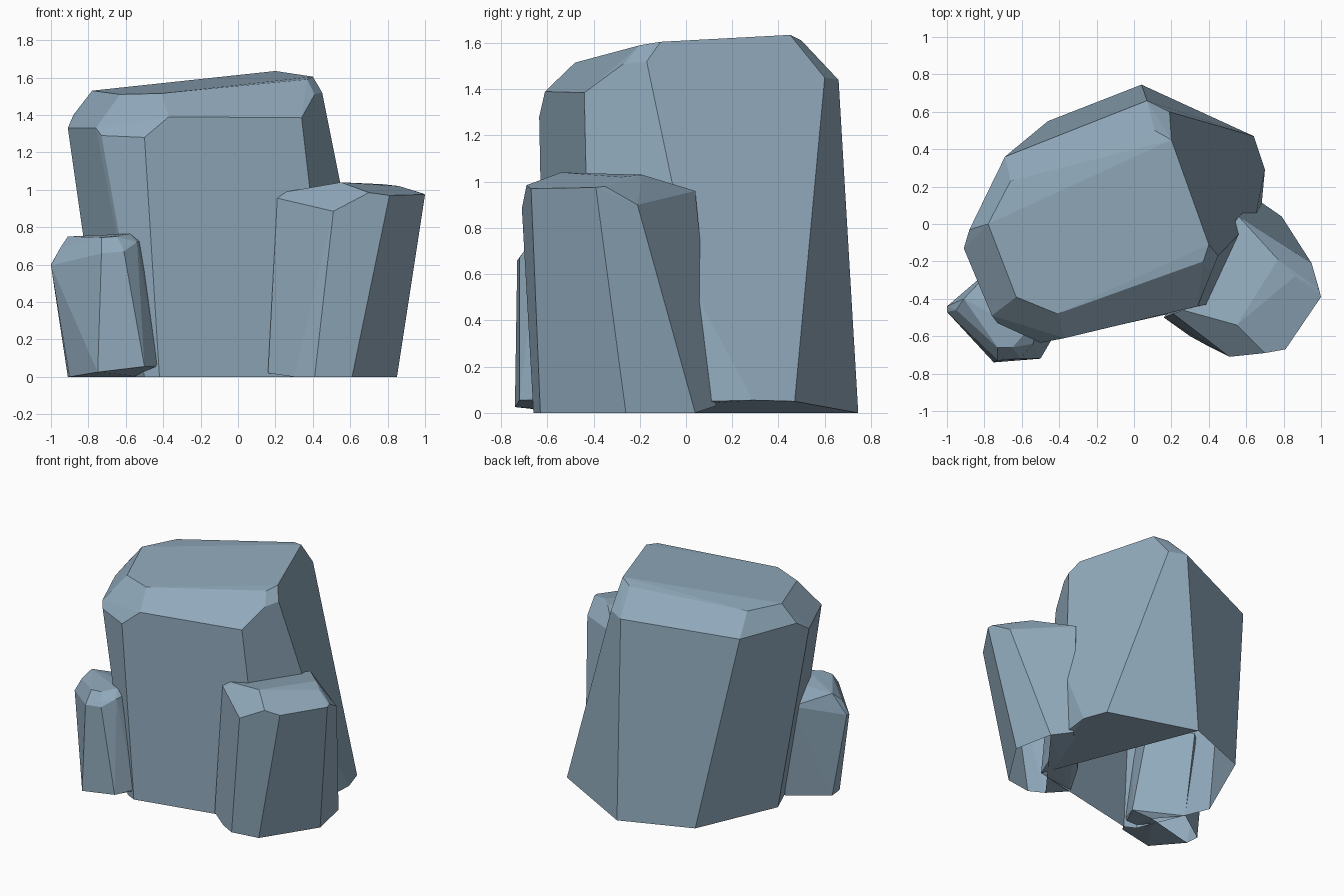
import bpy, bmesh, math

stone = bpy.data.materials.new("blue grey stone")
stone.diffuse_color = (0.283, 0.402, 0.503, 1)


def rock(name, corners):
    """Faceted boulder: hull round a few corners, left open where it meets the ground."""
    bm = bmesh.new()
    for c in corners:
        bm.verts.new(c)
    res = bmesh.ops.convex_hull(bm, input=bm.verts[:])
    loose = [v for v in bm.verts if not v.link_faces]
    bmesh.ops.delete(bm, geom=loose, context='VERTS')
    bmesh.ops.recalc_face_normals(bm, faces=bm.faces[:])
    ground = [f for f in bm.faces if all(v.co.z < 0.004 for v in f.verts)]
    bmesh.ops.delete(bm, geom=ground, context='FACES')
    bmesh.ops.dissolve_limit(bm, angle_limit=math.radians(4),
                             verts=bm.verts[:], edges=bm.edges[:])
    me = bpy.data.meshes.new(name)
    bm.to_mesh(me)
    bm.free()
    me.materials.append(stone)
    ob = bpy.data.objects.new(name, me)
    bpy.context.collection.objects.link(ob)
    return ob


# Tall middle boulder
rock("large_rock", [
    # sloping top
    (-.78, 0, 1.53), (.20, .45, 1.635), (.40, -.11, 1.605),
    (.37, -.20, 1.59), (-.41, -.48, 1.515), (-.63, -.39, 1.51),
    # chipped shoulder
    (-.91, -.13, 1.33), (-.88, -.03, 1.40), (-.76, -.49, 1.33), (-.73, -.53, 1.29),
    (-.50, -.635, 1.28), (-.37, -.61, 1.39), (.34, -.44, 1.385),
    (.41, -.27, 1.51), (.45, -.17, 1.52), (.19, .60, 1.45), (.07, .66, 1.44),
    (.11, .50, 1.61), (-.66, .23, 1.53), (-.69, .36, 1.38),
    # foot
    (.65, .04, .52), (.68, .08, .05), (.70, .29, .055), (.64, .47, .05),
    (.04, .745, 0), (-.46, .55, 0), (-.72, -.04, 0), (-.50, -.57, 0),
    (-.42, -.61, 0), (.50, -.41, 0),
])

# Medium boulder on the right
rock("right_rock", [
    (.55, -.54, 1.04), (.77, -.19, 1.03), (.86, -.28, 1.02), (.99, -.35, .98),
    (1, -.39, .975), (.95, -.21, .90), (.81, -.67, .97), (.70, -.69, .985),
    (.51, -.71, .885), (.21, -.48, .955), (.26, -.46, .99), (.56, .04, .96),
    (.35, -.25, .95),
    (.16, -.50, .02), (.30, -.60, 0), (.41, -.66, 0), (.61, -.63, 0),
    (.85, -.26, 0), (.79, .04, 0), (.66, .13, .03), (.30, -.25, .04),
])

# Small boulder on the left
rock("left_rock", [
    (-.91, -.40, .75), (-.73, -.66, .745), (-.65, -.66, .75), (-.58, -.58, .765),
    (-1, -.44, .60), (-1, -.47, .595), (-.95, -.46, .69), (-.74, -.69, .69),
    (-.73, -.73, .66), (-.61, -.72, .67), (-.62, -.70, .70), (-.54, -.64, .72),
    (-.72, -.20, .68), (-.48, -.42, .74),
    (-.91, -.40, 0), (-.90, -.50, 0), (-.75, -.74, .025), (-.50, -.72, .055),
    (-.43, -.60, .07), (-.65, -.22, 0), (-.37, -.46, .05), (-.50, -.40, 0),
])
